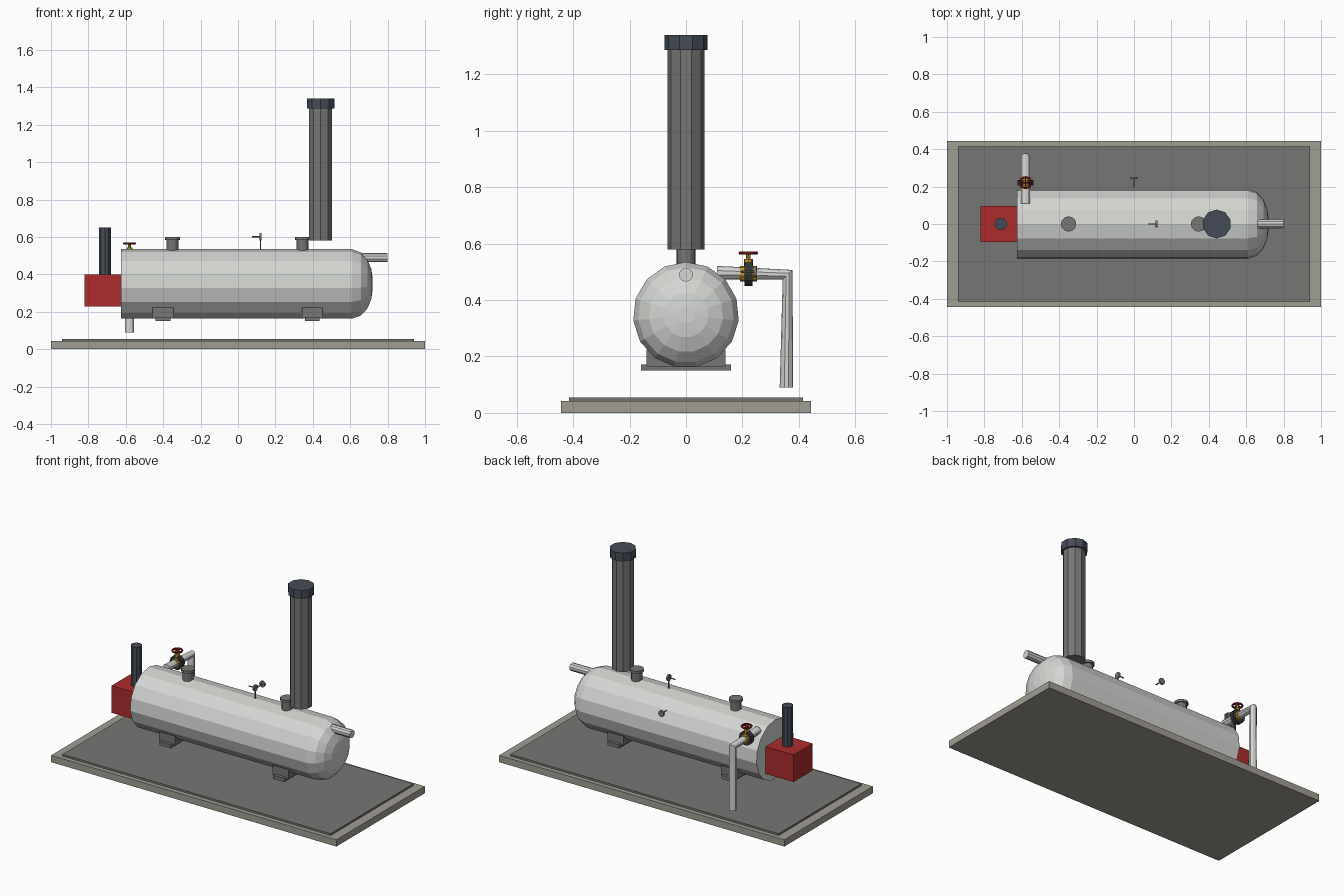
import bpy, bmesh, math
from mathutils import Vector

if "Cube" in bpy.data.objects:
    bpy.data.objects.remove(bpy.data.objects["Cube"], do_unlink=True)


def material(name, *rgb):
    m = bpy.data.materials.new(name)
    m.use_nodes = True
    m.diffuse_color = (*rgb, 1)
    m.node_tree.nodes["Principled BSDF"].inputs["Base Color"].default_value = (*rgb, 1)
    return m


steel = material("light steel", .65, .67, .64)
grey = material("dark grey", .18, .18, .175)
concrete = material("concrete", .35, .34, .29)
slate = material("slate", .06, .072, .095)
red = material("burner red", .42, .024, .026)
wheel_red = material("wheel red", .25, .012, .01)
brass = material("brass yellow", .6, .34, .03)
black = material("black iron", .035, .035, .04)


def finish(name, bm, mat):
    bmesh.ops.recalc_face_normals(bm, faces=bm.faces)
    mesh = bpy.data.meshes.new(name)
    bm.to_mesh(mesh)
    bm.free()
    mesh.materials.append(mat)
    ob = bpy.data.objects.new(name, mesh)
    bpy.context.collection.objects.link(ob)
    return ob


def box(name, mat, low, high):
    bm = bmesh.new()
    bmesh.ops.create_cube(bm, size=1)
    for v in bm.verts:
        v.co = Vector([h if c > 0 else l for c, l, h in zip(v.co, low, high)])
    return finish(name, bm, mat)


def sweep(name, mat, points, radii, sides=10):
    """Capped tube through points; rings at bends lie on the mitre plane."""
    bm = bmesh.new()
    pts = [Vector(p) for p in points]
    rings = []
    for i, (p, r) in enumerate(zip(pts, radii)):
        before = (p - pts[i - 1]).normalized() if i else Vector()
        after = (pts[i + 1] - p).normalized() if i + 1 < len(pts) else Vector()
        normal = (before + after).normalized()
        # upright reference, or sideways for vertical tubes
        side = Vector((0, 0, 1)).cross(normal)
        if side.length < .01 or abs(normal.x) < .01:
            side = Vector((1, 0, 0))
        side.normalize()
        up = normal.cross(side)
        rings.append([bm.verts.new(p + r * (math.cos(a) * up + math.sin(a) * side))
                      for a in (math.tau * k / sides for k in range(sides))])
    for a, b in zip(rings, rings[1:]):
        for k in range(sides):
            n = (k + 1) % sides
            bm.faces.new((a[k], a[n], b[n], b[k]))
    bm.faces.new(rings[0])
    bm.faces.new(rings[-1])
    return finish(name, bm, mat)


def rod(name, mat, start, end, r, sides=10):
    return sweep(name, mat, (start, end), (r, r), sides)


# Base slab with a raised deck
box("base_slab", concrete, (-1, -.443, 0), (1, .443, .043))
box("base_deck", grey, (-.94, -.415, .043), (.94, .415, .055))

# Horizontal tank with a domed end
AXIS = .347
profile = [(-.625, .188), (.61, .188), (.658, .17), (.692, .132), (.713, .08), (.72, .03)]
sweep("tank", steel, [(x, 0, AXIS) for x, r in profile], [r for x, r in profile], 15)
rod("outlet_pipe", steel, (.64, 0, .49), (.8, 0, .49), .025)

# Saddles under the tank
for side, x in (("right", -.4), ("left", .397)):
    box(side + "_saddle", grey, (x - .056, -.14, .165), (x + .056, .14, .224))
    box(side + "_saddle_foot", grey, (x - .04, -.16, .15), (x + .04, .16, .172))

# Burner box and its vent
box("burner_box", red, (-.82, -.095, .228), (-.62, .095, .4))
rod("burner_vent", slate, (-.712, 0, .4), (-.712, 0, .65), .034)

# Chimney and cap
rod("chimney", grey, (.442, 0, .58), (.442, 0, 1.29), .065)
rod("chimney_cap", slate, (.442, 0, 1.287), (.442, 0, 1.34), .077)

# Hatch necks and lids
for side, x in (("right", -.35), ("left", .345)):
    rod(side + "_hatch_neck", grey, (x, 0, .5), (x, 0, .586), .032, 12)
    rod(side + "_hatch_lid", grey, (x, 0, .584), (x, 0, .6), .041, 12)

# Top and rear gauges
rod("top_gauge_stem", grey, (.12, 0, .52), (.12, 0, .6), .004, 6)
rod("top_gauge_dial", grey, (.115, 0, .602), (.126, 0, .602), .02, 12)
rod("top_gauge_pin", grey, (.076, 0, .602), (.12, 0, .602), .004, 6)
rod("rear_gauge_dial", grey, (0, .24, .5), (0, .25, .5), .02, 12)
rod("rear_gauge_pin", grey, (0, .195, .5), (0, .24, .5), .004, 6)

# Drain pipe with an elbow
VX, VY, VZ = -.58, .221, .493
sweep("drain_pipe", steel, ((VX, .11, .497), (VX, .36, .49), (VX, .356, .09)), (.024,) * 3)

# Valve body, flanges and bonnet
rod("valve_body", black, (VX, VY - .014, VZ), (VX, VY + .014, VZ), .044, 12)
for name, s in (("front", -1), ("rear", 1)):
    rod(name + "_valve_flange", brass, (VX, VY + s * .014, VZ), (VX, VY + s * .03, VZ), .028)
rod("valve_bonnet", brass, (VX, VY, .5), (VX, VY, .545), .016, 8)
rod("valve_stem", brass, (VX, VY, .54), (VX, VY, .568), .008, 8)

# Handwheel with crossed spokes
bpy.ops.mesh.primitive_torus_add(location=(VX, VY, .566), major_radius=.029,
                                 minor_radius=.006, major_segments=12, minor_segments=6)
wheel = bpy.context.object
wheel.name = "handwheel_rim"
wheel.data.materials.append(wheel_red)
for name, dx, dy in (("cross", .028, 0), ("long", 0, .028)):
    rod(name + "_spoke", wheel_red, (VX - dx, VY - dy, .566), (VX + dx, VY + dy, .566), .004, 6)
